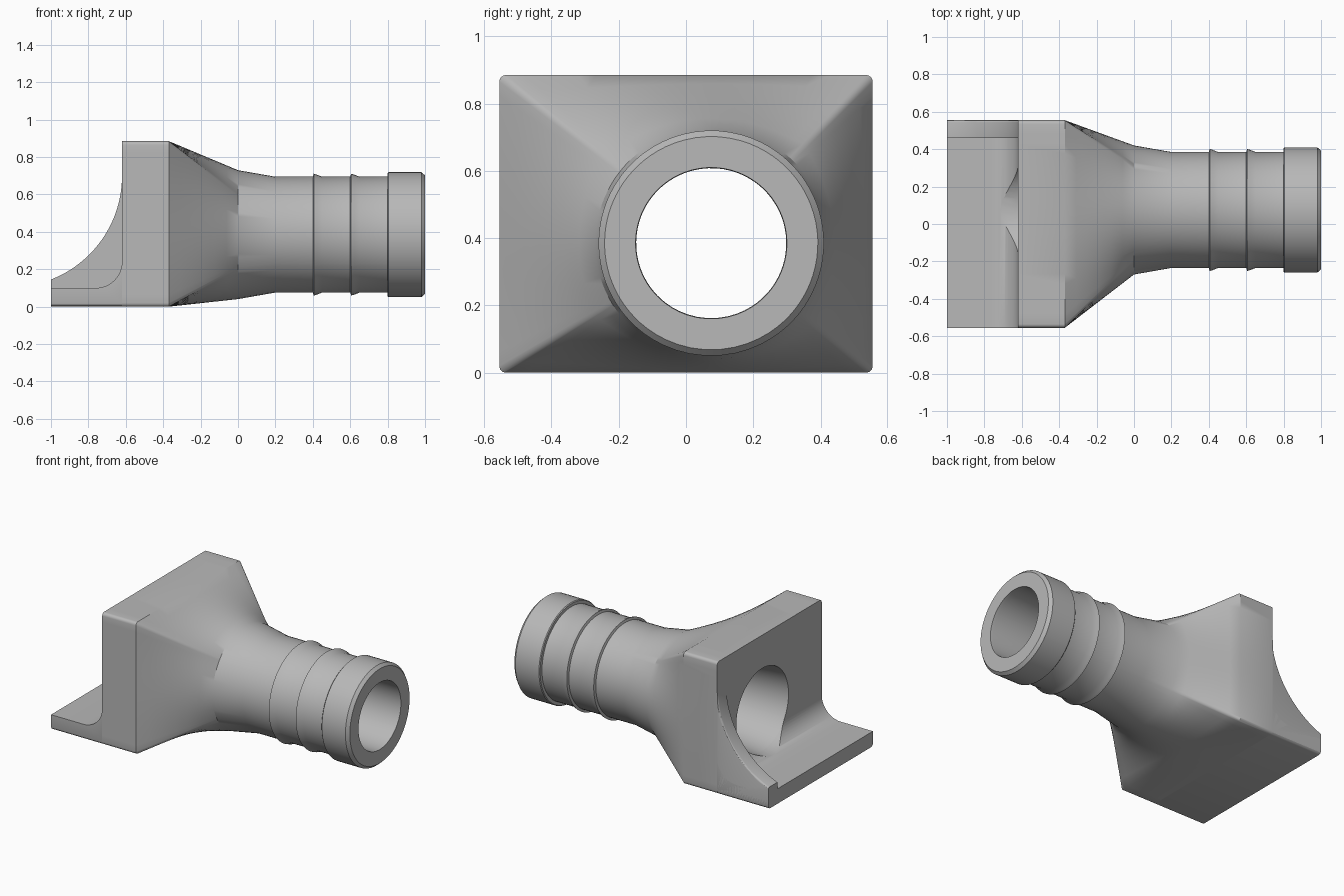
import bpy, bmesh, math
from mathutils import Vector

cube = bpy.data.objects.get("Cube")
if cube:
    bpy.data.objects.remove(cube, do_unlink=True)

grey = bpy.data.materials.new("plain grey")
grey.use_nodes = True
colour = (0.48, 0.48, 0.48, 1)
grey.diffuse_color = colour
grey.node_tree.nodes["Principled BSDF"].inputs["Base Color"].default_value = colour

CY, CZ = 0.075, 0.385            # pipe axis
HALF, TOP, ROUND = 0.555, 0.885, 0.02
FACE, BACK = -0.62, -0.37        # block ends


def make_object(name, bm):
    bmesh.ops.recalc_face_normals(bm, faces=bm.faces)
    mesh = bpy.data.meshes.new(name)
    bm.to_mesh(mesh)
    bm.free()
    mesh.materials.append(grey)
    obj = bpy.data.objects.new(name, mesh)
    bpy.context.collection.objects.link(obj)
    return obj


def skin(name, rings):
    """Bridge rings of equal size and cap both ends."""
    bm = bmesh.new()
    loops = [[bm.verts.new(p) for p in ring] for ring in rings]
    for a, b in zip(loops, loops[1:]):
        for i in range(len(a)):
            j = (i + 1) % len(a)
            bm.faces.new((a[i], a[j], b[j], b[i]))
    bm.faces.new(loops[0])
    bm.faces.new(loops[-1])
    return make_object(name, bm)


def arc(cx, cz, r, start, end, n):
    angles = [math.radians(start + (end - start) * i / n) for i in range(n + 1)]
    return [(cx + r * math.cos(a), cz + r * math.sin(a)) for a in angles]


def extrude_y(name, profile, y0, y1):
    return skin(name, [[(x, y, z) for x, z in profile] for y in (y0, y1)])


def finish(obj, cutter=None):
    bpy.ops.object.select_all(action='DESELECT')
    bpy.context.view_layer.objects.active = obj
    obj.select_set(True)
    if cutter:
        mod = obj.modifiers.new("bore", 'BOOLEAN')
        mod.object, mod.operation, mod.solver = cutter, 'DIFFERENCE', 'EXACT'
        bpy.ops.object.modifier_apply(modifier=mod.name)
    bpy.ops.object.shade_smooth_by_angle(angle=math.radians(30))


def round_edges(obj, pick, width):
    bm = bmesh.new()
    bm.from_mesh(obj.data)
    edges = [e for e in bm.edges if pick(*(v.co for v in e.verts))]
    bmesh.ops.bevel(bm, geom=edges, offset=width, segments=3, profile=0.5, affect='EDGES')
    bm.to_mesh(obj.data)
    bm.free()


# Rounded rectangle outline, evenly divided along each side
corners = [(HALF, TOP, 0), (-HALF, TOP, 90), (-HALF, 0, 180), (HALF, 0, 270)]
outline = []
for k, (y, z, turn) in enumerate(corners):
    cy = y - math.copysign(ROUND, y)
    cz = z - ROUND if z else ROUND
    outline += arc(cy, cz, ROUND, turn, turn + 90, 4)
    ny, nz, nturn = corners[(k + 1) % 4]
    first = Vector(outline[-1])
    ncy, ncz = ny - math.copysign(ROUND, ny), (nz - ROUND if nz else ROUND)
    last = Vector(arc(ncy, ncz, ROUND, nturn, nturn + 90, 4)[0])
    outline += [tuple(first.lerp(last, i / 20)) for i in range(1, 20)]
angles = [math.atan2(z - CZ, y - CY) for y, z in outline]


def rect_ring(x):
    return [Vector((x, y, z)) for y, z in outline]


def circle_ring(x, r):
    return [Vector((x, CY + r * math.cos(a), CZ + r * math.sin(a))) for a in angles]


# Block, tapered neck, barbed pipe and end collar
neck_start, neck_end = rect_ring(BACK), circle_ring(0, 0.345)
rings = [rect_ring(FACE)]
rings += [[a.lerp(b, i / 6) for a, b in zip(neck_start, neck_end)] for i in range(7)]
pipe = [(0.2, 0.31)]
for x in (0.4, 0.6):
    pipe += [(x, 0.31), (x + 0.005, 0.326), (x + 0.02, 0.322), (x + 0.05, 0.31)]
pipe += [(0.8, 0.31), (0.8, 0.33), (0.805, 0.335), (0.98, 0.335), (1.0, 0.317)]
rings += [circle_ring(x, r) for x, r in pipe]
body = skin("block_neck_and_pipe", rings)

# Ledge with a fillet up to the block face
ledge_profile = [(-1, 0), (-1, 0.1)] + arc(-0.76, 0.24, 0.14, 270, 360, 12) + [(FACE, 0)]
ledge = extrude_y("ledge", ledge_profile, -HALF, HALF)
round_edges(ledge, lambda a, b: abs(a.y - b.y) < 1e-4 and a.z + b.z < 1e-4, ROUND)

# Side rib with a concave arc
rib_profile = [(-1, ROUND), (-1, 0.145)] + arc(-1.215, 0.70, 0.595, 291, 360, 24)[1:] + [(FACE, ROUND)]
rib = extrude_y("side_rib", rib_profile, 0.46, HALF)
round_edges(rib, lambda a, b: a.y > 0.5 and b.y > 0.5 and max(a.z, b.z) > 0.14
            and min(a.z, b.z) > 0.1, 0.012)

# Tapered bore cutter
bore = skin("bore_cutter", [circle_ring(x, r) for x, r in
            ((-1.1, 0.277), (FACE, 0.277), (-0.1, 0.223), (0.98, 0.223), (1.1, 0.235))])
bore.hide_render = True
bore.hide_viewport = False
finish(bore)

finish(body, bore)
finish(ledge, bore)
finish(rib)
bpy.data.objects.remove(bore, do_unlink=True)
